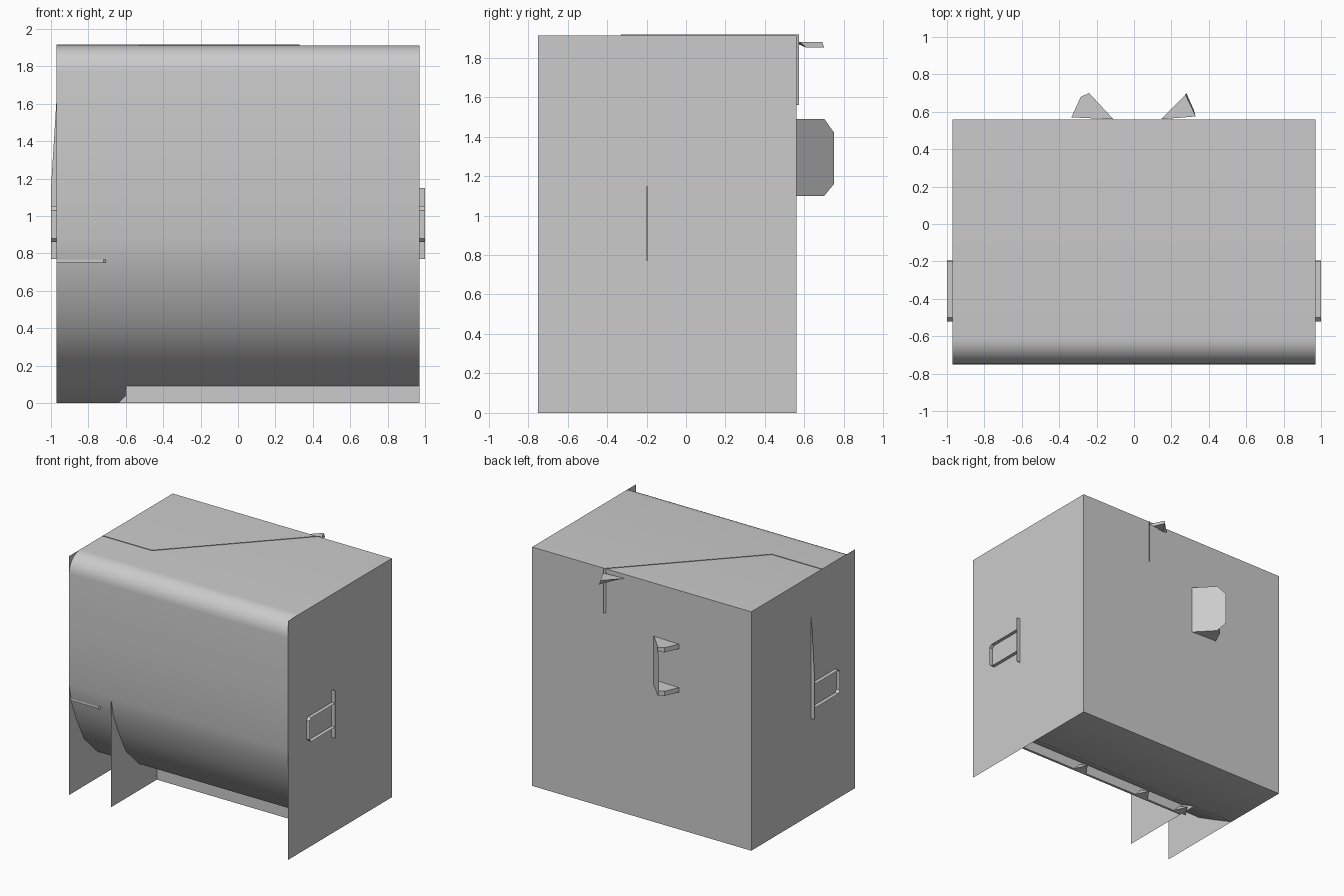
import bpy, bmesh
from math import sin, cos, pi, radians

if "Cube" in bpy.data.objects:
    bpy.data.objects.remove(bpy.data.objects["Cube"])


def make(name, verts, faces, smooth=False):
    bm = bmesh.new()
    vs = [bm.verts.new(v) for v in verts]
    for f in faces:
        bm.faces.new([vs[i] for i in f])
    bmesh.ops.recalc_face_normals(bm, faces=bm.faces)
    me = bpy.data.meshes.new(name)
    bm.to_mesh(me)
    bm.free()
    ob = bpy.data.objects.new(name, me)
    bpy.context.collection.objects.link(ob)
    if smooth:
        bpy.context.view_layer.objects.active = ob
        ob.select_set(True)
        bpy.ops.object.shade_smooth_by_angle(angle=radians(40))
        ob.select_set(False)
    return ob


def ribbon(name, start, end, smooth=False, closed=False):
    """Sheet strip joining two matching rows of points."""
    n = len(start)
    count = n if closed else n - 1
    faces = [(i, (i + 1) % n, n + (i + 1) % n, n + i) for i in range(count)]
    return make(name, start + end, faces, smooth)


def prism(name, bottom, top):
    n = len(bottom)
    faces = [(i, (i + 1) % n, n + (i + 1) % n, n + i) for i in range(n)]
    faces += [tuple(range(n)), tuple(range(n, 2 * n))]
    return make(name, bottom + top, faces)


W, F, B, H = 0.97, -0.75, 0.56, 1.912


def upright(name, x):
    make(name, [(x, F, 0), (x, B, 0), (x, B, H), (x, F, H)], [(0, 1, 2, 3)])


# Flat side panels, inner divider and back panel
upright("left_side_panel", -W)
upright("right_side_panel", W)
make("divider_panel", [(-0.6, F, 0), (-0.6, 0, 0), (-0.6, -0.17, 0.09),
                       (-0.6, F, 0.85)], [(0, 1, 2, 3)])
make("back_panel", [(-W, B, 0), (W, B, 0), (W, B, H), (-W, B, H)], [(0, 1, 2, 3)])

# Curved sheet: floor, swept underside, front, rounded top edge, top
R = 0.14
profile = [(B, 0), (0.0, 0.0), (-0.17, 0.09), (-0.39, 0.21), (-0.56, 0.377),
           (-0.66, 0.575), (-0.72, 0.73), (F, 0.88), (F, 1.3)]
profile += [(F + R - R * cos(a * pi / 16), H - R + R * sin(a * pi / 16)) for a in range(9)]
profile += [(B, H)]
ribbon("curved_shell", [(-W, y, z) for y, z in profile],
       [(W, y, z) for y, z in profile], smooth=True)

# Kick board with small brackets behind it
prism("kick_board", [(-0.6, -0.17, 0), (W, -0.17, 0), (W, -0.15, 0), (-0.6, -0.15, 0)],
      [(-0.6, -0.17, 0.09), (W, -0.17, 0.09), (W, -0.15, 0.08), (-0.6, -0.15, 0.08)])
for i, x in enumerate((0.41, -0.2, -0.58)):
    make(f"kick_bracket_{i}", [(x - 0.06, -0.15, 0), (x + 0.06, -0.15, 0),
                               (x, -0.06, 0.01), (x, -0.15, 0.06)],
         [(0, 1, 2), (0, 2, 3), (1, 2, 3), (0, 1, 3)])

# Bent partition showing through the top and the back
path = [(-W, -0.33), (-0.53, -0.33), (0.33, 0.573)]
ribbon("upper_partition", [(x, y, 1.56) for x, y in path],
       [(x, y, H + 0.004) for x, y in path])
lip = [(-W, -0.735), (-0.72, -0.735), (-0.66, -0.69)]
ribbon("front_lip", [(x, y, 0.75) for x, y in lip], [(x, y, 0.768) for x, y in lip])

# Side loops with upright fins
c = 0.02
loop = [(-0.2, 0.86), (-0.52 + c, 0.86), (-0.52, 0.86 + c), (-0.52, 1.05 - c),
        (-0.52 + c, 1.05), (-0.2, 1.05)]
for side, s in (("left", -1), ("right", 1)):
    ribbon(side + "_loop", [(s * W, y, z) for y, z in loop],
           [(s, y, z) for y, z in loop], closed=True)
    top = 1.15 if s > 0 else 1.63
    fin = [(W, 0.77), (1.0, 0.77), (1.0, 1.15), (W, top)]
    prism(side + "_fin", [(s * x, -0.2, z) for x, z in fin],
          [(s * x, -0.194, z) for x, z in fin])

# Back handle: chamfered slanted plate with two flanges
root, tip = (-0.105, 0.56), (-0.285, 0.75)
outline = [(0, 1.49), (0.74, 1.49), (1, 1.42), (1, 1.16), (0.74, 1.10), (0, 1.10)]
make("back_handle_plate", [(root[0] + t * (tip[0] - root[0]),
                            root[1] + t * (tip[1] - root[1]), z) for t, z in outline],
     [tuple(range(6))])
flange = [(-0.11, 0.56), (-0.335, 0.57), (-0.285, 0.68), (-0.24, 0.70)]
for name, z in (("upper", 1.45), ("lower", 1.102)):
    prism(name + "_handle_flange", [(x, y, z) for x, y in flange],
          [(x, y, z + 0.037) for x, y in flange])

# Wedge hook at the upper back
prism("back_hook", [(0.19, 0.57, 1.868), (0.28, 0.70, 1.85), (0.32, 0.61, 1.85)],
      [(0.145, 0.56, 1.88), (0.275, 0.69, 1.88), (0.33, 0.575, 1.88)])
